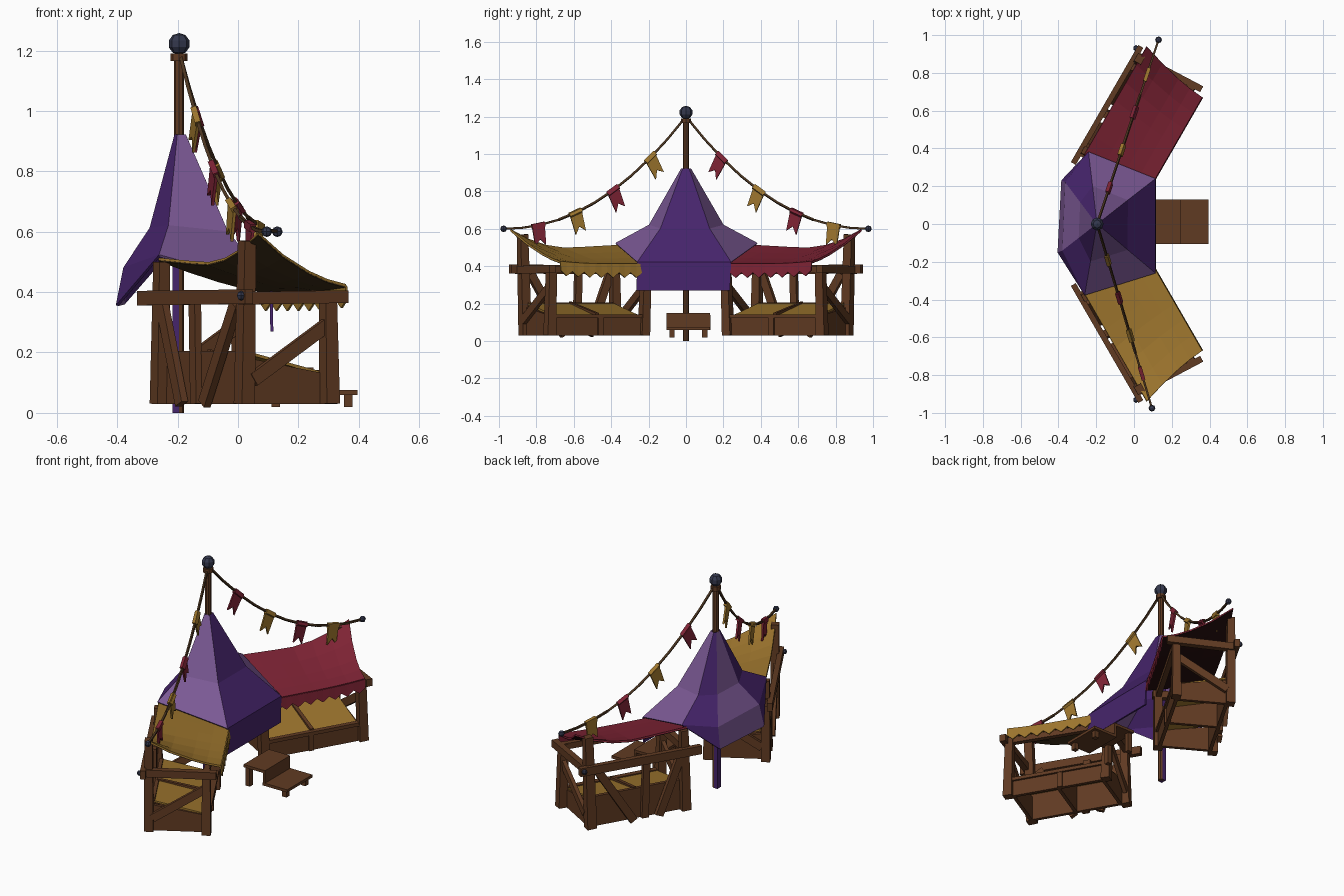
import bpy, bmesh, math
from mathutils import Vector as V, Matrix

if "Cube" in bpy.data.objects:
    bpy.data.objects.remove(bpy.data.objects["Cube"])


def mat(name, rgb):
    m = bpy.data.materials.new(name)
    m.diffuse_color = (*rgb, 1)
    m.use_nodes = True
    m.node_tree.nodes["Principled BSDF"].inputs["Base Color"].default_value = m.diffuse_color
    return m


WOOD = mat("brown wood", (0.118, 0.043, 0.016))
YELLOW = mat("mustard cloth", (0.34, 0.18, 0.027))
RED = mat("crimson cloth", (0.21, 0.017, 0.035))
DARK = mat("dark purple cloth", (0.062, 0.018, 0.15))
LIGHT = mat("light purple cloth", (0.20, 0.10, 0.30))
METAL = mat("blue grey metal", (0.035, 0.04, 0.075))
ROPE = mat("rope brown", (0.07, 0.035, 0.014))
RED_LINING = mat("dark red lining", (0.018, 0.004, 0.004))
YELLOW_LINING = mat("dark brown lining", (0.06, 0.034, 0.012))


def finish(bm, name, mats, M=None, thick=0):
    if M:
        bm.transform(M)
    bmesh.ops.recalc_face_normals(bm, faces=bm.faces)
    me = bpy.data.meshes.new(name)
    bm.to_mesh(me)
    bm.free()
    ob = bpy.data.objects.new(name, me)
    bpy.context.collection.objects.link(ob)
    for m in mats:
        me.materials.append(m)
    if thick:
        s = ob.modifiers.new("thickness", 'SOLIDIFY')
        s.thickness, s.offset = thick, 0
    return ob


def add_bar(bm, a, b, w, h, taper=1.0):
    """Square bar from a to b; w is the sideways size, h the other one."""
    a, b = V(a), V(b)
    d = (b - a).normalized()
    up = V((0, 1, 0)) if abs(d.z) > 0.35 else V((0, 0, 1))
    side = d.cross(up).normalized()
    up = side.cross(d)
    rings = []
    for p, k in ((a, 1), (b, taper)):
        rings.append([bm.verts.new(p + side * x * w * k / 2 + up * y * h * k / 2)
                      for x, y in ((-1, -1), (1, -1), (1, 1), (-1, 1))])
    r, q = rings
    bm.faces.new(r)
    bm.faces.new(q)
    for i in range(4):
        j = (i + 1) % 4
        bm.faces.new((r[i], r[j], q[j], q[i]))


def bars(name, items, m=WOOD, M=None):
    bm = bmesh.new()
    for it in items:
        add_bar(bm, *it)
    return finish(bm, name, [m], M)


def sheet(name, rows, m, M=None, thick=0.01):
    bm = bmesh.new()
    g = [[bm.verts.new(p) for p in r] for r in rows]
    for r, q in zip(g, g[1:]):
        for i in range(len(r) - 1):
            bm.faces.new((r[i], r[i + 1], q[i + 1], q[i]))
    return finish(bm, name, [m], M, thick)


def ball(name, p, r, seg=8, rings=4):
    bm = bmesh.new()
    bmesh.ops.create_uvsphere(bm, u_segments=seg, v_segments=rings, radius=r)
    return finish(bm, name, [METAL], Matrix.Translation(p))


def cyl(name, x, z0, z1, r, m, seg=8):
    bm = bmesh.new()
    bmesh.ops.create_cone(bm, cap_ends=True, segments=seg, radius1=r, radius2=r, depth=z1 - z0)
    return finish(bm, name, [m], Matrix.Translation((x, 0, (z0 + z1) / 2)))


# Centre pole with cloth strip on its back and metal ball on top
cyl("centre_pole", -0.195, 0, 1.19, 0.017, WOOD)
cyl("pole_collar", -0.195, 1.165, 1.19, 0.028, WOOD)
bars("pole_cloth_strip", [((-0.206, 0, 0), (-0.206, 0, 0.85), 0.022, 0.034)], DARK)
ball("pole_ball", (-0.195, 0, 1.222), 0.036, 8, 5)

# Six-sided centre canopy: alternating dark and light panels
eave = [(0.11, -0.26, 0.42), (0.11, 0.24, 0.42), (-0.24, 0.38, 0.52),
        (-0.36, 0.22, 0.48), (-0.375, -0.14, 0.48), (-0.26, -0.375, 0.52)]
hem = {0: (0.112, -0.265, 0.27), 1: (0.112, 0.235, 0.27),
       3: (-0.38, 0.23, 0.36), 4: (-0.40, -0.15, 0.355)}
bm = bmesh.new()
c = V((-0.195, 0, 0))
outer = [bm.verts.new(p) for p in eave]
mid, top = [], []
for p in eave:
    d = V((p[0], p[1], 0)) - c
    mid.append(bm.verts.new(c + d * 0.52 + V((0, 0, 0.61 + (p[2] - 0.48) * 0.2))))
    top.append(bm.verts.new(c + d * 0.06 + V((0, 0, 0.92))))
low = {i: bm.verts.new(p) for i, p in hem.items()}
for i in range(6):
    j = (i + 1) % 6
    fs = [(outer[i], outer[j], mid[j], mid[i]), (mid[i], mid[j], top[j], top[i])]
    if i in (0, 3):
        fs.append((low[i], low[j], outer[j], outer[i]))
    elif i == 2:
        fs.append((outer[2], low[3], outer[3]))
    elif i == 4:
        fs.append((outer[4], low[4], outer[5]))
    for f in fs:
        bm.faces.new(f).material_index = i % 2
finish(bm, "centre_canopy", [DARK, LIGHT], thick=0.01)

# Two market stalls, mirrored; local x = outward along stall, y = towards its front
for sg, cloth, lining, tag in ((1, RED, RED_LINING, "red"), (-1, YELLOW, YELLOW_LINING, "yellow")):
    M = Matrix(((0.5, 0.866, 0, 0.03), (sg * 0.866, sg * -0.5, 0, sg * 0.545),
                (0, 0, 1, 0), (0, 0, 0, 1)))
    F, B, z0 = 0.145, -0.165, 0.03
    bars(tag + "_posts", [
        ((-0.29, B, z0), (-0.28, B, 0.50), 0.052, 0.05, 0.8),
        ((0.268, B, z0), (0.285, B, 0.57), 0.055, 0.05, 0.85),
        ((-0.285, F, z0), (-0.30, F, 0.40), 0.05, 0.05, 0.85),
        ((0.295, F, z0), (0.285, F, 0.40), 0.052, 0.05, 0.85)], WOOD, M)
    bars(tag + "_top_beams", [
        ((-0.37, B - 0.027, 0.38), (0.345, B - 0.027, 0.385), 0.03, 0.048),
        ((0.295, B - 0.03, 0.38), (0.31, F + 0.055, 0.385), 0.035, 0.042),
        ((-0.30, B - 0.03, 0.38), (-0.30, F + 0.03, 0.38), 0.035, 0.042),
        ((-0.30, F, 0.375), (0.29, F, 0.385), 0.03, 0.035)], WOOD, M)
    bars(tag + "_back_braces", [
        ((-0.26, B - 0.01, 0.36), (-0.13, B - 0.01, z0), 0.045, 0.025),
        ((0.23, B - 0.01, 0.36), (0.02, B - 0.01, z0), 0.045, 0.025),
        ((-0.06, B, 0.36), (-0.05, B, z0), 0.04, 0.025)], WOOD, M)
    bars(tag + "_end_braces", [((s, B + 0.02, 0.11), (s, F - 0.01, 0.29), 0.022, 0.045)
                               for s in (-0.295, 0.29)], WOOD, M)
    for s, t in ((0.325, B - 0.045), (0.295, B + 0.035)):
        ball(tag + "_beam_bolt", M @ V((s, t, 0.388)), 0.016, 6, 4)

    # Display tray: open bottomed, sloping from back to front
    T, R, L = F - 0.005, B + 0.02, 0.265
    bm = bmesh.new()
    for s, lift in ((-L, 0), (0.0, 0.02), (L, 0)):
        vs = []
        for x in (s - 0.01, s + 0.01):
            vs.append([bm.verts.new((x, y, z)) for y, z in
                       ((R, z0), (T, z0), (T, 0.13 + lift), (R, 0.18 + lift * 1.5))])
        bm.faces.new(vs[0])
        bm.faces.new(vs[1])
        for i in range(4):
            j = (i + 1) % 4
            bm.faces.new((vs[0][i], vs[0][j], vs[1][j], vs[1][i]))
    add_bar(bm, (-L, T, 0.082), (L, T, 0.082), 0.02, 0.104)
    add_bar(bm, (-L, R, 0.117), (L, R, 0.117), 0.02, 0.175)
    add_bar(bm, (-L - 0.01, T + 0.008, 0.132), (L + 0.01, T + 0.008, 0.132), 0.03, 0.02)
    add_bar(bm, (-0.012, T + 0.013, z0), (-0.012, T + 0.013, 0.14), 0.03, 0.012)
    finish(bm, tag + "_tray", [WOOD], M)
    sheet(tag + "_tray_goods", [[(-L, T - 0.01, 0.132), (L, T - 0.01, 0.132)],
                                [(-L, R + 0.01, 0.195), (L, R + 0.01, 0.195)]], YELLOW, M)

    # Sagging cloth roof with dark lining and scalloped front trim
    def front_z(s):
        return 0.41 + 0.012 * max(0, s / 0.27) ** 2

    def back_z(s):
        return 0.495 + 0.1 * max(0, s / 0.36) ** 2 + 0.015 * max(0, -s / 0.3)

    def roof_rows(dz):
        rows = []
        for q in (0, 0.2, 0.4, 0.7, 1):
            w = 0.575 + 0.085 * q ** 1.5
            row = []
            for k in range(7):
                s = -0.30 + w * k / 6
                z = front_z(s) + (back_z(s) - front_z(s)) * q ** 1.3
                row.append((s, 0.22 - 0.385 * q, z + dz))
            rows.append(row)
        return rows

    sheet(tag + "_cloth_roof", roof_rows(0), cloth, M, 0.008)
    sheet(tag + "_roof_lining", roof_rows(-0.006), lining, M, 0.004)
    n = 8
    xs = [-0.30 + 0.575 * k / (2 * n) for k in range(2 * n + 1)]
    sheet(tag + "_scalloped_trim", [
        [(s, 0.22, front_z(s)) for s in xs],
        [(s, 0.225, front_z(s) - (0.072 if k % 2 else 0.045)) for k, s in enumerate(xs)]],
        cloth, M, 0.008)

    # Bunting rope with swallowtail flags
    end = V((0.13 if sg > 0 else 0.095, sg * 0.975, 0.6))

    def rope(p):
        return V((-0.195 + (end.x + 0.195) * p, end.y * p, 0.6 + 0.6 * (1 - p) ** 2.1))

    pts = [rope(k / 10) for k in range(11)]
    bars(tag + "_bunting_rope", [(a, b, 0.011, 0.011) for a, b in zip(pts, pts[1:])], ROPE)
    ball(tag + "_rope_ball", end, 0.018)
    for k, p in enumerate((0.195, 0.4, 0.605, 0.81)):
        t = (rope(p + 0.03) - rope(p - 0.03)).normalized()
        nrm = t.cross(V((0, 0, 1))).normalized()
        dn = nrm.cross(t)
        if dn.z > 0:
            dn = -dn
        dn = (dn + V((0, 0, -0.6))).normalized()
        o = rope(p)
        shape = ((-0.036, -0.012), (0.036, -0.012), (0.03, 0.11), (0.0, 0.075), (-0.03, 0.11))
        bm = bmesh.new()
        f = bm.faces.new([bm.verts.new(o + t * a + dn * b - nrm * 0.005) for a, b in shape])
        r = bmesh.ops.extrude_face_region(bm, geom=[f])
        bmesh.ops.translate(bm, vec=nrm * 0.01,
                            verts=[v for v in r["geom"] if isinstance(v, bmesh.types.BMVert)])
        add_bar(bm, o - t * 0.036, o + t * 0.036, 0.02, 0.026)
        finish(bm, f"{tag}_flag_{k + 1}", [RED if (k % 2 == 0) == (sg > 0) else YELLOW])

# Two-level wooden step in front of the centre canopy
bars("step_boards", [
    ((0.11, 0.012, 0.142), (0.25, 0.012, 0.142), 0.235, 0.016),
    ((0.243, 0.012, 0.06), (0.243, 0.012, 0.14), 0.235, 0.014),
    ((0.235, 0.012, 0.068), (0.395, 0.012, 0.068), 0.235, 0.016)][::2])
bars("step_riser", [((0.243, -0.105, 0.1), (0.243, 0.13, 0.1), 0.014, 0.08)])
bars("step_legs", [((x, y, 0.02), (x, y, h), 0.028, 0.028)
                   for x, h in ((0.125, 0.14), (0.365, 0.065)) for y in (-0.075, 0.10)])
